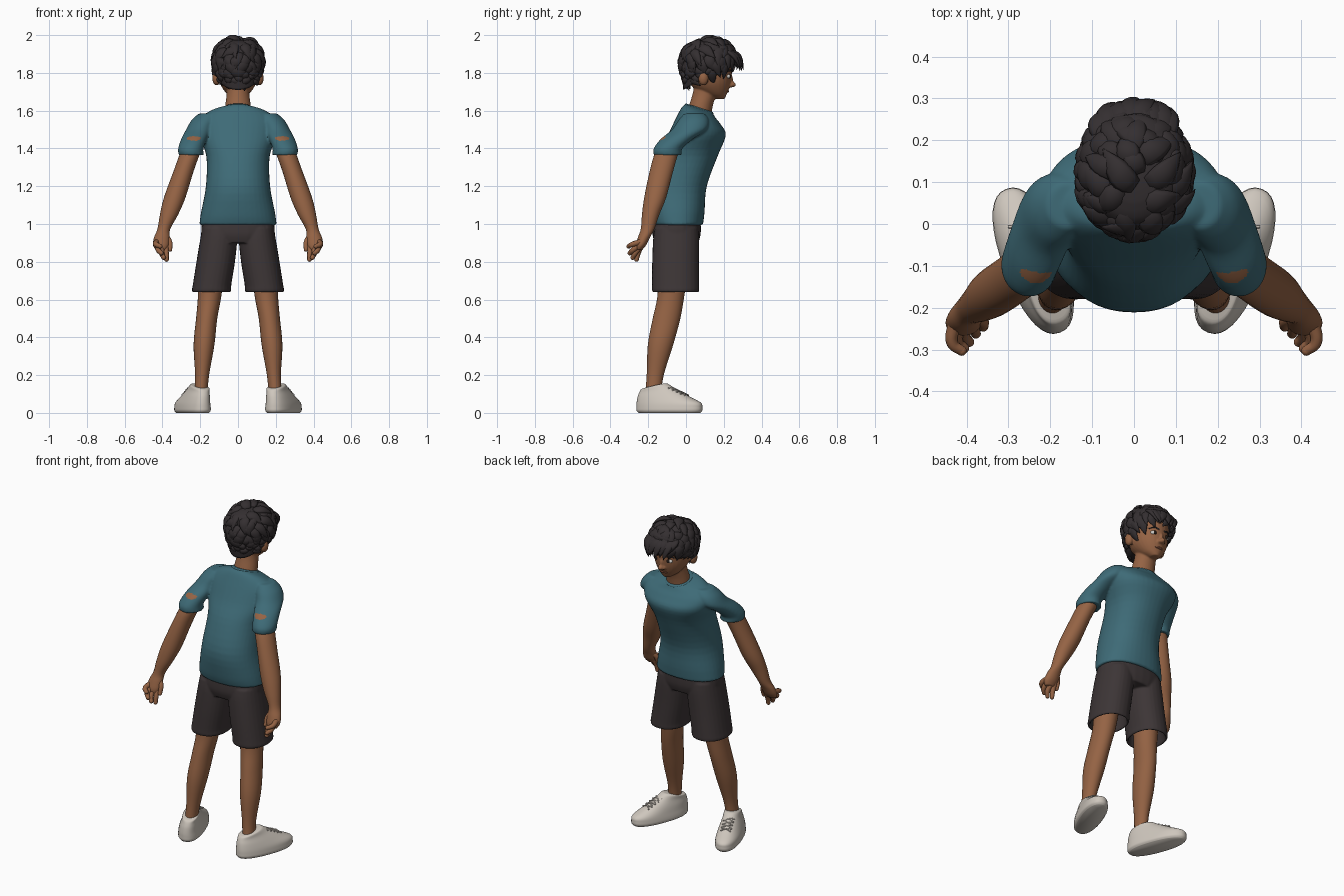
import bpy, bmesh, math, random
from mathutils import Vector, Matrix

if "Cube" in bpy.data.objects:
    bpy.data.objects.remove(bpy.data.objects["Cube"])
random.seed(4)

def mat(name, r, g, b):
    m = bpy.data.materials.new(name)
    m.diffuse_color = (r, g, b, 1)
    m.use_nodes = True
    m.node_tree.nodes["Principled BSDF"].inputs["Base Color"].default_value = m.diffuse_color
    return m

SKIN = mat("brown skin", .30, .125, .058)
TEAL = mat("teal cloth", .048, .146, .184)
SHORTS = mat("charcoal cloth", .046, .036, .037)
HAIR = mat("black hair", .034, .028, .030)
SHOE = mat("off white canvas", .62, .57, .51)
LIP = mat("lip", .23, .085, .05)
WHITE = mat("eye white", .72, .70, .66)
IRIS = mat("dark iris", .02, .013, .01)

def finish(name, bm, m):
    bmesh.ops.recalc_face_normals(bm, faces=bm.faces)
    me = bpy.data.meshes.new(name)
    bm.to_mesh(me)
    bm.free()
    me.materials.append(m)
    me.shade_smooth()
    ob = bpy.data.objects.new(name, me)
    bpy.context.collection.objects.link(ob)
    return ob

def baked(ob, m):
    bpy.context.view_layer.update()
    me = bpy.data.meshes.new_from_object(ob.evaluated_get(bpy.context.evaluated_depsgraph_get()))
    me.materials.clear()
    me.materials.append(m)
    me.shade_smooth()
    return me

def fuse(ob, m, voxel, smooth=4):
    """Melt overlapping solids into one skin."""
    r = ob.modifiers.new("fuse", 'REMESH')
    r.mode, r.voxel_size = 'VOXEL', voxel
    s = ob.modifiers.new("soften", 'SMOOTH')
    s.iterations = smooth
    me = baked(ob, m)
    ob.modifiers.clear()
    ob.data = me

def loft(bm, rings, side=1, seg=28, steps=4, n=2.0):
    """Rings (cx, cy, z, rx, ry, tilt) joined by a smooth spline."""
    R = [tuple(r) + (0,) * (6 - len(r)) for r in rings]
    fine = []
    for i in range(len(R) - 1):
        a, b, c, d = R[max(i - 1, 0)], R[i], R[i + 1], R[min(i + 2, len(R) - 1)]
        for k in range(steps):
            t = k / steps
            fine.append([.5 * (2*q + (s - p)*t + (2*p - 5*q + 4*s - u)*t*t + (3*q - p - 3*s + u)*t**3)
                         for p, q, s, u in zip(a, b, c, d)])
    fine.append(R[-1])
    loops = []
    for cx, cy, z, rx, ry, k in fine:
        loop = []
        for j in range(seg):
            a = 2 * math.pi * j / seg
            c, s = math.cos(a), math.sin(a)
            dx = rx * math.copysign(abs(c) ** (2 / n), c)
            dy = ry * math.copysign(abs(s) ** (2 / n), s)
            loop.append(bm.verts.new((side * (cx + dx), cy + dy, z + k * dy)))
        loops.append(loop)
    for p, q in zip(loops, loops[1:]):
        for j in range(seg):
            bm.faces.new((p[j], p[(j + 1) % seg], q[(j + 1) % seg], q[j]))
    bm.faces.new(loops[0])
    bm.faces.new(loops[-1])

def ball(bm, loc, size):
    bmesh.ops.create_uvsphere(bm, u_segments=20, v_segments=12, radius=1,
                              matrix=Matrix.Translation(loc) @ Matrix.Diagonal((*size, 1)))

def blob(name, loc, size, m):
    bm = bmesh.new()
    ball(bm, loc, size)
    return finish(name, bm, m)

def strand(name, pts, r, m, taper=1.0):
    cu = bpy.data.curves.new(name, 'CURVE')
    cu.dimensions, cu.bevel_depth, cu.bevel_resolution, cu.use_fill_caps = '3D', r, 3, True
    sp = cu.splines.new('BEZIER')
    sp.bezier_points.add(len(pts) - 1)
    for i, (b, p) in enumerate(zip(sp.bezier_points, pts)):
        b.co, b.handle_left_type, b.handle_right_type = p, 'AUTO', 'AUTO'
        b.radius = 1 + (taper - 1) * i / (len(pts) - 1)
    tmp = bpy.data.objects.new(name + "_path", cu)
    bpy.context.collection.objects.link(tmp)
    me = baked(tmp, m)
    bpy.data.objects.remove(tmp)
    bpy.context.collection.objects.link(bpy.data.objects.new(name, me))

# Shirt: leaning torso and two sleeves, with a torn slit behind each sleeve
bm = bmesh.new()
loft(bm, [(0, -.045, .995, .205, .135), (0, -.05, 1.06, .196, .148), (0, -.05, 1.2, .170, .160),
          (0, .005, 1.36, .168, .163), (0, .057, 1.47, .208, .154), (0, .066, 1.545, .21, .118, -.15),
          (0, .066, 1.592, .150, .088, -.3), (0, .07, 1.612, .075, .072, -.32)], n=2.2, seg=40)
for s in (1, -1):
    loft(bm, [(.248, -.097, 1.365, .067, .075), (.25, -.095, 1.40, .067, .076), (.232, -.048, 1.45, .069, .086),
              (.205, .018, 1.50, .070, .092), (.178, .04, 1.55, .068, .08), (.155, .045, 1.585, .052, .055)], s)
shirt = finish("shirt", bm, TEAL)
fuse(shirt, TEAL, .0065, 6)
shirt.data.materials.append(SKIN)
for p in shirt.data.polygons:
    c = p.center
    if c.y < -.06 and ((abs(c.x) - .235) / .038) ** 2 + ((c.z - 1.453) / .012) ** 2 < 1:
        p.material_index = 1
bm = bmesh.new()   # collar band
loft(bm, [(0, .07, 1.598, .078, .075, -.32), (0, .07, 1.610, .080, .076, -.32), (0, .07, 1.616, .072, .070, -.32)])
finish("collar", bm, TEAL)

# Shorts, with open hollow leg ends
bm = bmesh.new()
loft(bm, [(0, -.05, .90, .17, .115), (0, -.05, .95, .195, .128), (0, -.048, 1.03, .188, .125)], n=2.3)
for s in (1, -1):
    loft(bm, [(.128, -.055, .74, .080, .095), (.139, -.055, .65, .090, .110), (.140, -.055, .638, .098, .119),
              (.140, -.055, .65, .104, .125), (.137, -.055, .68, .102, .125), (.118, -.055, .8, .102, .124),
              (.102, -.052, .92, .098, .122), (.1, -.05, .98, .09, .115)], s, n=2.2)
fuse(finish("shorts", bm, SHORTS), SHORTS, .006, 3)

# Limbs, hands and shoes, once per side
for s, side in ((1, "right"), (-1, "left")):
    bm = bmesh.new()
    loft(bm, [(.14, -.065, .78, .07, .08), (.15, -.08, .62, .062, .071), (.166, -.103, .5, .056, .073),
              (.18, -.135, .36, .055, .067), (.19, -.163, .2, .037, .045), (.198, -.175, .09, .035, .042)], s)
    finish(side + "_leg", bm, SKIN)
    bm = bmesh.new()
    loft(bm, [(.215, -.03, 1.48, .05, .055), (.25, -.097, 1.385, .053, .062), (.288, -.13, 1.28, .053, .062),
              (.335, -.163, 1.14, .057, .058), (.365, -.187, 1.05, .048, .046), (.392, -.203, .975, .034, .036),
              (.403, -.222, .93, .041, .032), (.408, -.238, .89, .042, .028), (.408, -.248, .865, .03, .018)], s)
    finish(side + "_arm", bm, SKIN)
    fingers = {"index": [(.384, -.235, .89), (.380, -.254, .845), (.378, -.262, .812)],
               "middle": [(.402, -.240, .885), (.404, -.270, .845), (.394, -.282, .822)],
               "ring": [(.418, -.243, .89), (.422, -.282, .862), (.406, -.297, .846)],
               "little": [(.430, -.240, .905), (.434, -.285, .892), (.412, -.303, .882)],
               "thumb": [(.385, -.215, .94), (.362, -.232, .905), (.360, -.245, .865)]}
    for f, pts in fingers.items():
        pts = [(s * x, y, z) for x, y, z in pts]
        strand(f"{side}_{f}_finger", pts, .016, SKIN, .75)
        blob(f"{side}_{f}_tip", pts[-1], (.012, .012, .012), SKIN)

    place = Matrix.Translation((s * .238, -.087, 0)) @ Matrix.Rotation(-s * math.radians(20.5), 4, 'Z')
    bm = bmesh.new()
    loft(bm, [(.003, 0, 0, .062, .172), (.003, 0, .012, .071, .182), (.003, 0, .03, .071, .183),
              (.003, -.004, .055, .067, .178), (0, -.035, .088, .058, .142), (-.003, -.07, .118, .048, .100, .1),
              (-.005, -.088, .138, .045, .074, .22), (-.005, -.09, .142, .037, .06, .22)], s, n=2.3, seg=36)
    finish(side + "_shoe", bm, SHOE).data.transform(place)
    for i, (y, z) in enumerate(((.085, .100), (.062, .110), (.04, .119), (.018, .130))):
        for k in (1, -1):   # crossed laces
            pts = [place @ Vector(p) for p in ((-.03, y - .012*k, z - .003 + .004*k), (0, y, z + .003),
                                               (.03, y + .012*k, z - .003 - .004*k))]
            strand(f"{side}_lace_{i}_{k}", pts, .0035, SHOE)

# Head, neck, nose and ears melted together
bm = bmesh.new()
loft(bm, [(0, .178, 1.662, .022, .026), (0, .155, 1.685, .055, .060), (0, .135, 1.72, .083, .095),
          (0, .125, 1.76, .1, .114), (0, .12, 1.82, .107, .124), (0, .115, 1.88, .107, .128),
          (0, .115, 1.93, .09, .105), (0, .115, 1.955, .05, .06)])
loft(bm, [(0, .06, 1.55, .075, .07), (0, .08, 1.63, .067, .063), (0, .098, 1.69, .06, .063), (0, .11, 1.76, .06, .06)])
ball(bm, (0, .243, 1.738), (.017, .022, .015))
ball(bm, (0, .234, 1.762), (.011, .016, .030))
for s in (1, -1):
    ball(bm, (s * .012, .236, 1.734), (.012, .014, .010))
    ball(bm, (s * .114, .092, 1.772), (.022, .027, .038))
fuse(finish("head", bm, SKIN), SKIN, .005, 3)

# Face details
blob("mouth", (0, .217, 1.702), (.027, .012, .0065), LIP)
for s, side in ((1, "right"), (-1, "left")):
    blob(side + "_eye", (s * .043, .222, 1.782), (.020, .014, .012), WHITE)
    blob(side + "_iris", (s * .042, .232, 1.782), (.011, .006, .011), IRIS)
    strand(side + "_brow", [(s * .018, .241, 1.806), (s * .045, .235, 1.813), (s * .072, .215, 1.804)], .005, HAIR, .6)

# Hair: a cap sloping down to the nape, covered in pointed locks
bm = bmesh.new()
loft(bm, [(0, .112, 1.785, .108, .126, .6), (0, .118, 1.835, .120, .138, .45), (0, .12, 1.90, .122, .142, .2),
          (0, .12, 1.95, .098, .116), (0, .12, 1.974, .055, .065)])

def lock(root, d, nrm, length, w, sag=.24):
    d, nrm = d.normalized(), nrm.normalized()
    side = d.cross(nrm).normalized()
    sway = random.uniform(-.4, .4) * length
    rings = []
    for i in range(7):
        t = i / 6
        c = root + d * length * t + nrm * (.014 * math.sin(math.pi * t) - .010 - sag * length * t * t) + side * sway * t * t
        r = w * (math.sin(math.pi * (.2 + .8 * t)) + .03)
        rings.append([bm.verts.new(c + side * r * math.cos(a) + nrm * .45 * r * math.sin(a))
                      for a in (k * math.pi / 4 for k in range(8))])
    for p, q in zip(rings, rings[1:]):
        for k in range(8):
            bm.faces.new((p[k], p[(k + 1) % 8], q[(k + 1) % 8], q[k]))
    bm.faces.new(rings[0])
    bm.faces.new(rings[-1])

centre, crown = Vector((0, .12, 1.865)), Vector((.01, .06, 2.0))
N = 190
for i in range(N):
    z = 1 - 2 * (i + .5) / N
    a = i * 2.39996
    q = math.sqrt(1 - z * z)
    u = Vector((q * math.cos(a), q * math.sin(a), z))
    q2 = q if z > 0 else q ** .35   # straight sides below the widest point
    p = centre + Vector((math.cos(a) * q2 * .125, math.sin(a) * q2 * .145, z * .120))
    if p.z < 1.765 + .6 * max(0, p.y - .02):
        continue
    if z < 0:
        u = Vector((u.x, u.y, 0)).normalized()
    flow = p - crown
    flow -= u * flow.dot(u)
    flow = flow.normalized() + Vector([random.uniform(-.55, .55) for _ in range(3)])
    flow -= u * flow.dot(u) * .9
    low = p.z < 1.83
    lock(p, flow, u, random.uniform(.05, .07) if low else random.uniform(.08, .115),
         random.uniform(.02, .026) if low else random.uniform(.024, .034), .12 if low else .22)
for i in range(11):   # swept fringe
    x = -.08 + .016 * i
    lock(Vector((x, .240 - 4 * x * x, 1.925)), Vector((-x * 1.2 + random.uniform(-.25, .25), .72, -.60)),
         Vector((x, .6, .6)), random.uniform(.11, .135), .030, .26)
finish("hair", bm, HAIR)
